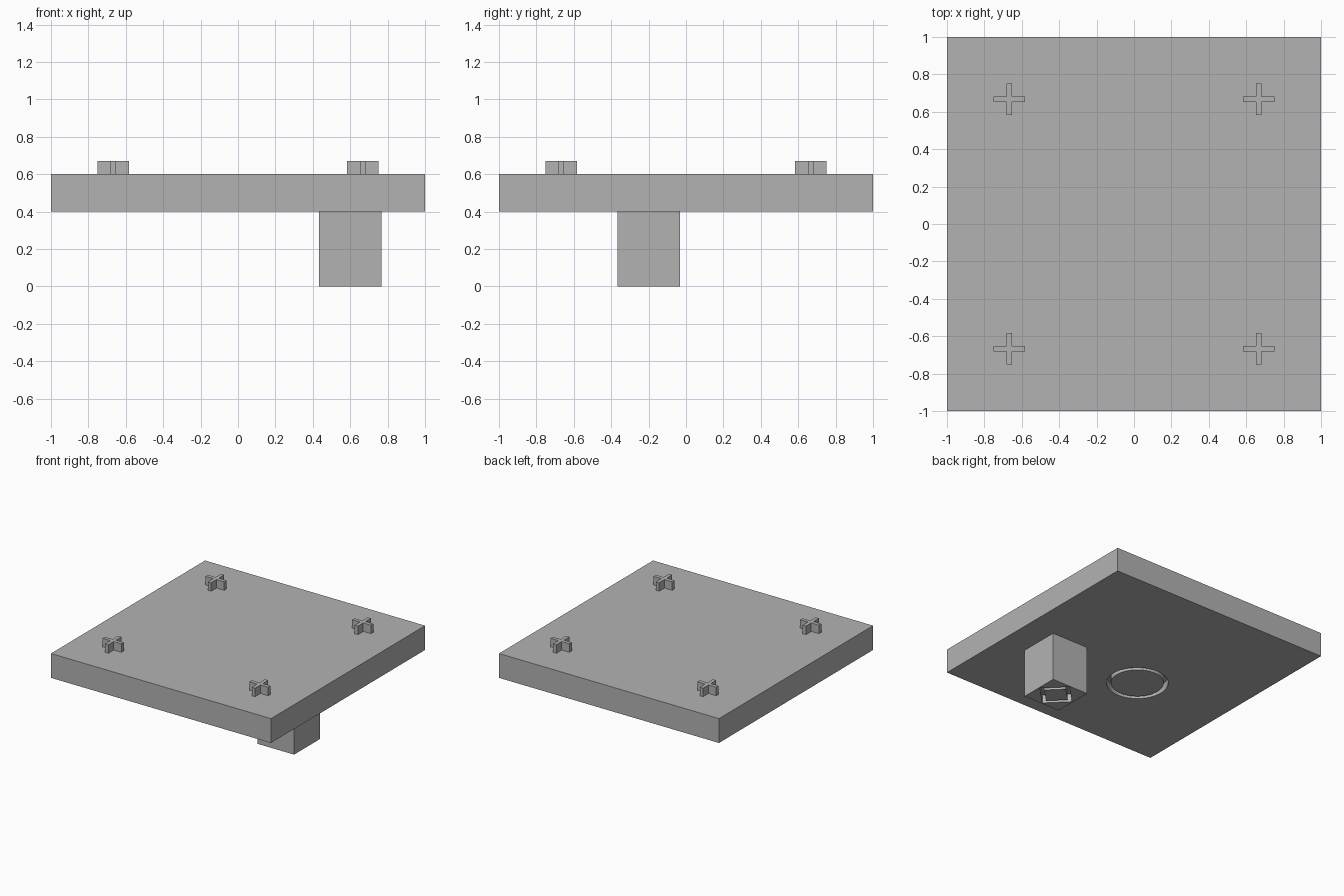
import bpy, bmesh
from math import pi, cos, sin

cube = bpy.data.objects.get("Cube")
if cube:
    bpy.data.objects.remove(cube, do_unlink=True)

grey = bpy.data.materials.new("plain grey")
grey.use_nodes = True
colour = (0.45, 0.45, 0.45, 1)
grey.diffuse_color = colour
grey.node_tree.nodes["Principled BSDF"].inputs["Base Color"].default_value = colour


def finish(name, bm):
    bmesh.ops.recalc_face_normals(bm, faces=bm.faces)
    mesh = bpy.data.meshes.new(name)
    bm.to_mesh(mesh)
    bm.free()
    mesh.materials.append(grey)
    obj = bpy.data.objects.new(name, mesh)
    bpy.context.collection.objects.link(obj)
    return obj


def prism(name, outline, z0, z1):
    """Upright solid over a closed outline of (x, y) points."""
    bm = bmesh.new()
    face = bm.faces.new([bm.verts.new((x, y, z0)) for x, y in outline])
    top = bmesh.ops.extrude_face_region(bm, geom=[face])["geom"]
    verts = [v for v in top if isinstance(v, bmesh.types.BMVert)]
    bmesh.ops.translate(bm, verts=verts, vec=(0, 0, z1 - z0))
    return finish(name, bm)


def box(name, x, y, half, z0, z1):
    corners = [(-1, -1), (1, -1), (1, 1), (-1, 1)]
    return prism(name, [(x + half * a, y + half * b) for a, b in corners], z0, z1)


def cut_groove(target, x, y, outer, inner, sides, z, depth):
    """Cut a ring-shaped groove up into the underside of the target."""
    bm = bmesh.new()
    rings = []
    for r, h in ((outer, z - 0.02), (outer, z + depth), (inner, z + depth), (inner, z - 0.02)):
        angles = [2 * pi * i / sides for i in range(sides)]
        rings.append([bm.verts.new((x + r * cos(a), y + r * sin(a), h)) for a in angles])
    for k in range(4):
        a, b = rings[k], rings[(k + 1) % 4]
        for i in range(sides):
            j = (i + 1) % sides
            bm.faces.new((a[i], a[j], b[j], b[i]))
    cutter = finish("groove_cutter", bm)
    cutter.hide_render = True
    mod = target.modifiers.new("groove", 'BOOLEAN')
    mod.operation = 'DIFFERENCE'
    mod.solver = 'EXACT'
    mod.object = cutter
    bpy.context.view_layer.objects.active = target
    bpy.ops.object.modifier_apply(modifier=mod.name)
    bpy.data.objects.remove(cutter, do_unlink=True)


# Square plate with a round groove underneath
plate = box("plate", 0, 0, 1, 0.4, 0.6)
cut_groove(plate, -0.2, -0.2, 0.233, 0.2, 48, 0.4, 0.067)

# Hanging block with a diamond groove in its bottom face
block = box("block", 0.6, -0.2, 0.167, 0, 0.4)
cut_groove(block, 0.6, -0.2, 0.158, 0.115, 4, 0, 0.067)

# Cross-shaped pegs near the four corners
arm, thin = 0.085, 0.015
quarter = [(thin, -thin), (arm, -thin), (arm, thin)]
cross = []
for turn in range(4):
    cross += quarter
    quarter = [(-y, x) for x, y in quarter]
for side, sx in (("left", 1), ("right", -1)):
    for end, sy in (("front", -1), ("back", 1)):
        outline = [(sx * 0.667 + x, sy * 0.667 + y) for x, y in cross]
        prism(f"{end}_{side}_peg", outline, 0.6, 0.67)
